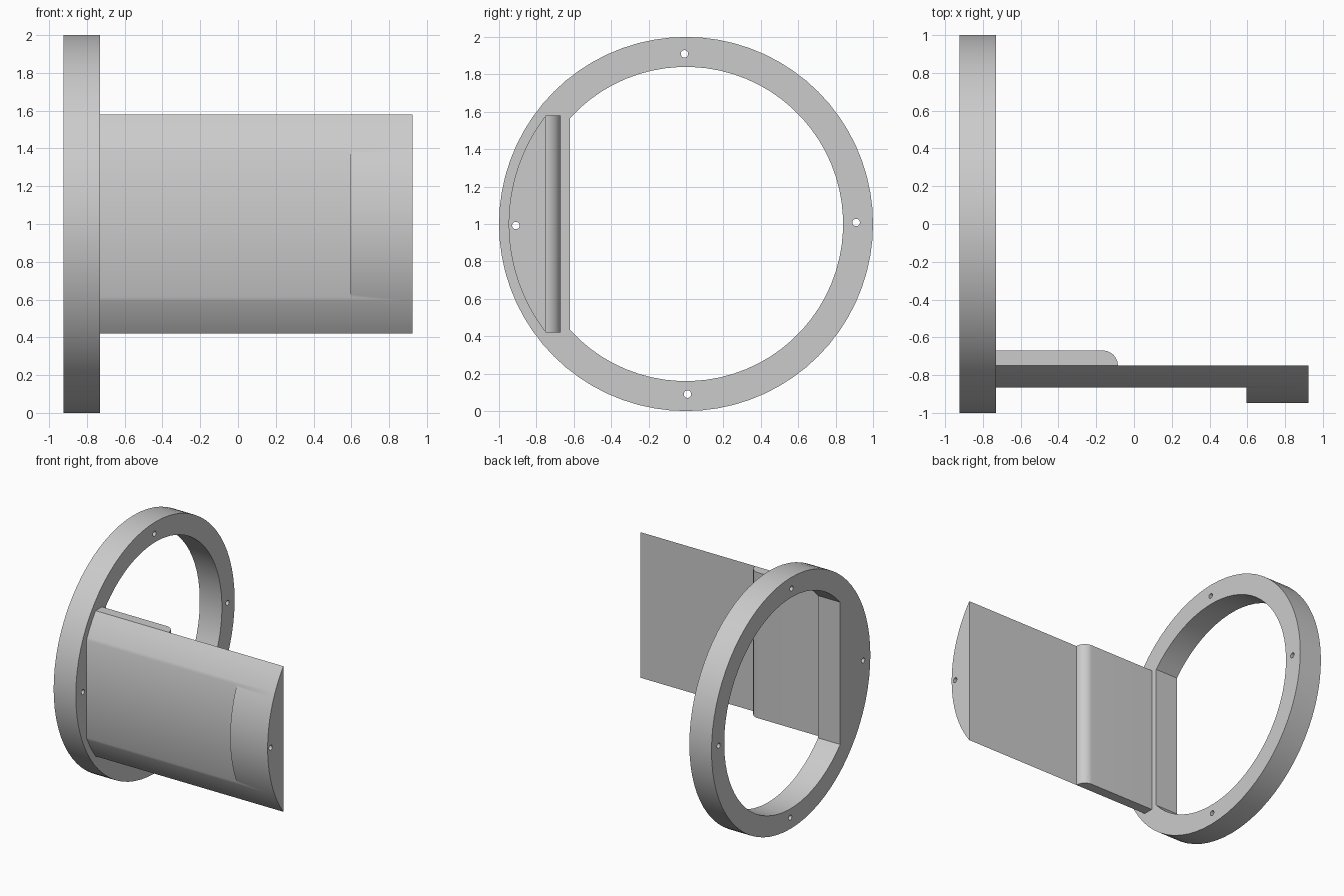
import bpy, bmesh
from math import acos, cos, sin, pi, radians

cube = bpy.data.objects.get("Cube")
if cube:
    bpy.data.objects.remove(cube, do_unlink=True)

grey = bpy.data.materials.new("plain grey")
grey.use_nodes = True
tone = (0.6, 0.6, 0.6, 1)
grey.diffuse_color = tone
grey.node_tree.nodes["Principled BSDF"].inputs["Base Color"].default_value = tone

CZ = 1.0                        # height of the ring axis
RING_BACK, RING_FACE = -0.925, -0.73
TIP = 0.925                     # free end of the arm
ARM_BACK, ARM_FLAT, ARM_R = -0.75, -0.865, 0.948


def prism(name, points, vec):
    """Extrude a closed outline along a vector."""
    bm = bmesh.new()
    face = bm.faces.new([bm.verts.new(p) for p in points])
    ext = bmesh.ops.extrude_face_region(bm, geom=[face])["geom"]
    bmesh.ops.translate(bm, vec=vec, verts=[v for v in ext if isinstance(v, bmesh.types.BMVert)])
    bmesh.ops.recalc_face_normals(bm, faces=bm.faces)
    mesh = bpy.data.meshes.new(name)
    bm.to_mesh(mesh)
    bm.free()
    mesh.materials.append(grey)
    ob = bpy.data.objects.new(name, mesh)
    bpy.context.collection.objects.link(ob)
    return ob


def arc(x, r, start, end, n, y=0, z=CZ):
    """n points on an arc in the plane facing x."""
    return [(x, y + r * cos(start + (end - start) * i / (n - 1)),
             z + r * sin(start + (end - start) * i / (n - 1))) for i in range(n)]


def circle(x, r, n, y=0, z=CZ):
    return arc(x, r, 0, 2 * pi * (n - 1) / n, n, y, z)


def finish(ob, cutters=()):
    """Cut the part, then shade it smooth with sharp edges kept."""
    bpy.ops.object.select_all(action="DESELECT")
    bpy.context.view_layer.objects.active = ob
    ob.select_set(True)
    for c in cutters:
        mod = ob.modifiers.new("cut", "BOOLEAN")
        mod.operation, mod.solver, mod.object = "DIFFERENCE", "EXACT", c
        bpy.ops.object.modifier_apply(modifier=mod.name)
    bpy.ops.object.shade_smooth_by_angle(angle=radians(30))


# Cutters: four screw holes, the D-shaped opening and the arm recess
holes = []
for k in range(4):
    a = k * pi / 2 + radians(0.5)
    holes.append(prism("hole_cutter", circle(-1.1, 0.02, 20, 0.91 * cos(a), CZ + 0.91 * sin(a)),
                       (2.2, 0, 0)))
chord = acos(-0.62 / 0.84)
opening = prism("opening_cutter", arc(-1.1, 0.84, -chord, chord, 56), (0.5, 0, 0))
recess = prism("recess_cutter", [(-0.9, -1.2, 0.2), (-0.9, ARM_FLAT, 0.2),
                                 (-0.9, ARM_FLAT, 1.8), (-0.9, -1.2, 1.8)], (1.495, 0, 0))

# Ring with a flat on the arm side
ring = prism("ring", circle(RING_BACK, 1.0, 72), (RING_FACE - RING_BACK, 0, 0))
finish(ring, [opening] + holes)

# Arm: a circular segment, planed flat up to the thicker end block
seg = acos(ARM_BACK / ARM_R)
arm = prism("arm", arc(RING_FACE, ARM_R, seg, 2 * pi - seg, 32), (TIP - RING_FACE, 0, 0))
finish(arm, [recess, holes[2]])

# Backing pad with a rounded end
pad_r, pad_end = 0.08, -0.085
z0 = CZ - ARM_R * sin(seg)
outline = [(RING_FACE, ARM_BACK, z0), (RING_FACE, ARM_BACK + pad_r, z0)]
for i in range(13):
    t = pi / 2 * (1 - i / 12)
    outline.append((pad_end - pad_r + pad_r * cos(t), ARM_BACK + pad_r * sin(t), z0))
pad = prism("backing_pad", outline, (0, 0, 2 * (CZ - z0)))
finish(pad)

for c in holes + [opening, recess]:
    bpy.data.objects.remove(c, do_unlink=True)
